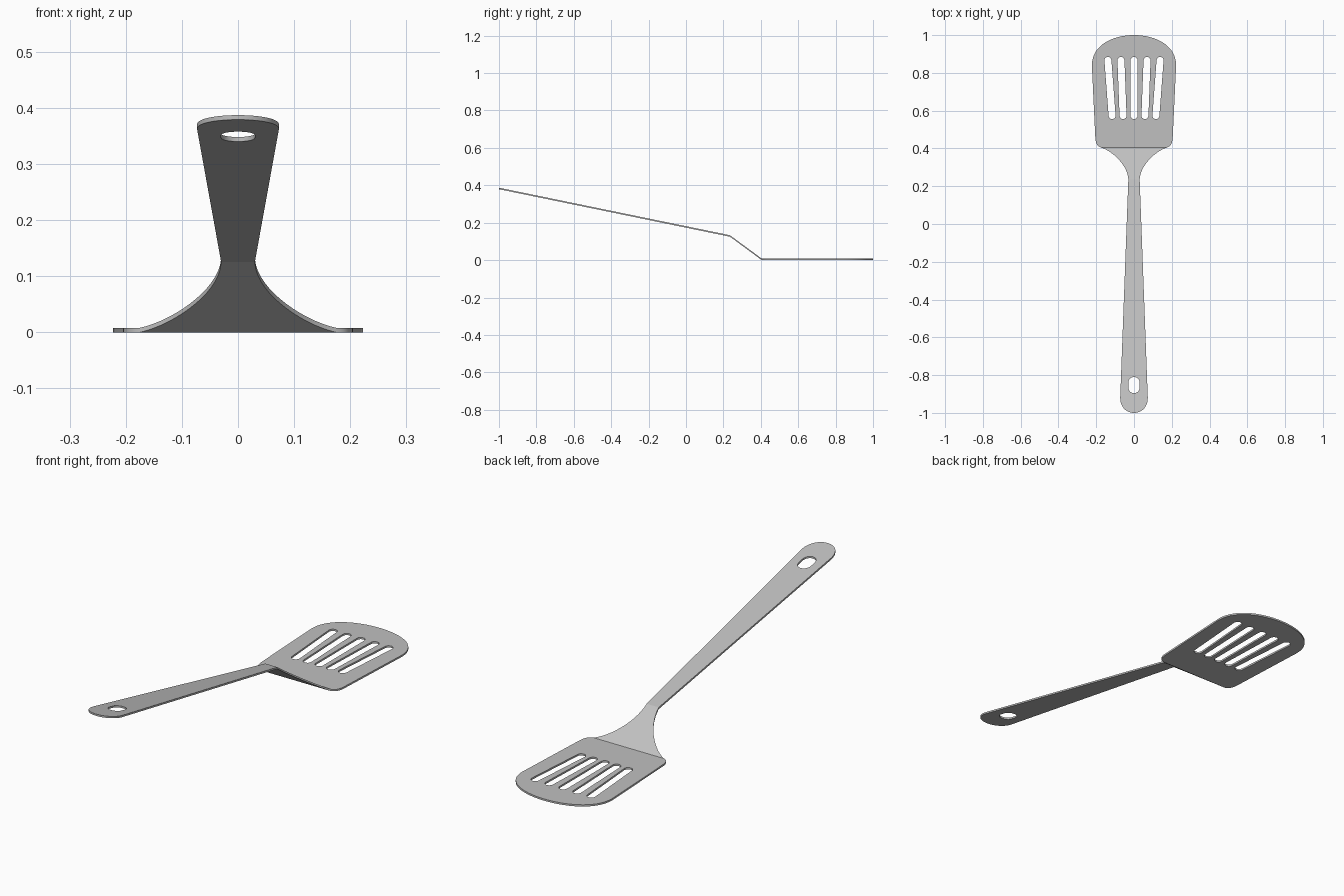
import bpy, bmesh, math
from mathutils import Vector
from mathutils.geometry import interpolate_bezier

if "Cube" in bpy.data.objects:
    bpy.data.objects.remove(bpy.data.objects["Cube"])

THICK = 0.008
FOLD_BLADE, FOLD_HANDLE = 0.405, 0.235   # y of the two bends
NECK_RISE, END_RISE = 0.125, 0.379       # underside height at handle bend and tip


def arc(a, h1, h2, b, steps=16):
    pts = [Vector((*p, 0)) for p in (a, h1, h2, b)]
    return [p.to_2d() for p in interpolate_bezier(*pts, steps)]


def slot(top, bottom, radius, steps=12):
    """Closed loop with round ends between two centres."""
    top, bottom = Vector(top), Vector(bottom)
    axis = (top - bottom).normalized()
    side = Vector((axis.y, -axis.x))
    loop = []
    for centre, start in ((top, 0), (bottom, math.pi)):
        for i in range(steps + 1):
            a = start + math.pi * i / steps
            loop.append(centre + radius * (side * math.cos(a) + axis * math.sin(a)))
    return loop


def height(y):
    """Underside height of the folded sheet."""
    if y >= FOLD_BLADE:
        return 0.0
    if y >= FOLD_HANDLE:
        return NECK_RISE * (FOLD_BLADE - y) / (FOLD_BLADE - FOLD_HANDLE)
    return NECK_RISE + (END_RISE - NECK_RISE) * (FOLD_HANDLE - y) / (FOLD_HANDLE + 1)


# Right half of the outline: blade tip, blade corner, neck, handle end
half = arc((0, 1), (0.11, 1), (0.222, 0.95), (0.223, 0.84))
half += arc((0.205, 0.46), (0.203, 0.425), (0.195, 0.412), (0.175, FOLD_BLADE), 8)
half += arc((0.175, FOLD_BLADE), (0.115, 0.387), (0.032, 0.31), (0.03, FOLD_HANDLE))[1:]
half += arc((0.073, -0.92), (0.073, -0.97), (0.04, -1), (0, -1))
outline = half + [Vector((-p.x, p.y)) for p in reversed(half[1:-1])]

# Blade slots fan out towards the tip; one hanging hole in the handle
loops = [outline, slot((0, -0.84), (0, -0.866), 0.03)]
loops += [slot((0.069 * i, 0.866), (0.058 * i, 0.574), 0.0185) for i in range(-2, 3)]

# Fill the flat sheet, cut the fold lines, thicken and fold
bm = bmesh.new()
for loop in loops:
    verts = [bm.verts.new((p.x, p.y, 0)) for p in loop]
    for a, b in zip(verts, verts[1:] + verts[:1]):
        bm.edges.new((a, b))
bmesh.ops.triangle_fill(bm, use_beauty=True, edges=bm.edges[:], normal=(0, 0, 1))
for y in (FOLD_BLADE, FOLD_HANDLE):
    bmesh.ops.bisect_plane(bm, geom=bm.verts[:] + bm.edges[:] + bm.faces[:],
                           dist=1e-5, plane_co=(0, y, 0), plane_no=(0, 1, 0))
top = bmesh.ops.extrude_face_region(bm, geom=bm.faces[:], use_keep_orig=True)["geom"]
for v in top:
    if isinstance(v, bmesh.types.BMVert):
        v.co.z += THICK
for v in bm.verts:
    v.co.z += height(v.co.y)
bmesh.ops.recalc_face_normals(bm, faces=bm.faces[:])

mesh = bpy.data.meshes.new("slotted_turner")
bm.to_mesh(mesh)
bm.free()
turner = bpy.data.objects.new("slotted_turner", mesh)
bpy.context.collection.objects.link(turner)

# Brushed grey metal
steel = bpy.data.materials.new("steel_grey")
steel.use_nodes = True
colour = (0.53, 0.53, 0.53, 1)
steel.diffuse_color = colour
steel.node_tree.nodes["Principled BSDF"].inputs["Base Color"].default_value = colour
mesh.materials.append(steel)

bpy.ops.object.select_all(action='DESELECT')
turner.select_set(True)
bpy.context.view_layer.objects.active = turner
bpy.ops.object.shade_smooth_by_angle(angle=math.radians(20))
